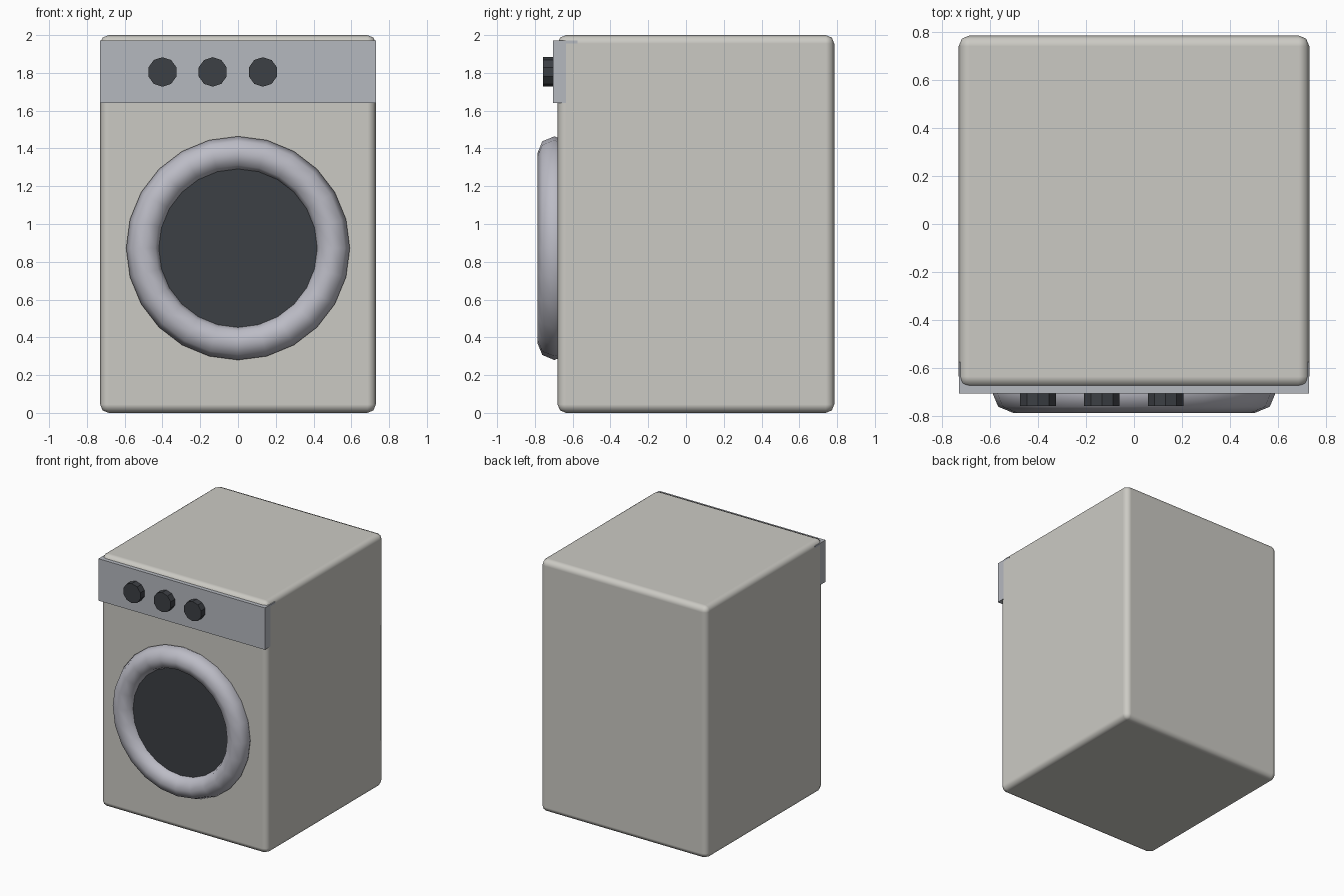
import bpy
import math

if "Cube" in bpy.data.objects:
    bpy.data.objects.remove(bpy.data.objects["Cube"])


def material(name, rgb):
    mat = bpy.data.materials.new(name)
    mat.diffuse_color = (*rgb, 1)
    mat.use_nodes = True
    mat.node_tree.nodes["Principled BSDF"].inputs["Base Color"].default_value = mat.diffuse_color
    return mat


cream = material("cream_enamel", (0.60, 0.59, 0.55))
silver = material("panel_silver", (0.46, 0.48, 0.52))
chrome = material("ring_metal", (0.50, 0.50, 0.56))
dark = material("dark_plastic", (0.045, 0.05, 0.058))


def finish(name, mat):
    obj = bpy.context.object
    obj.name = name
    obj.data.materials.append(mat)
    return obj


def box(name, lo, hi, mat):
    centre = [(a + b) / 2 for a, b in zip(lo, hi)]
    bpy.ops.mesh.primitive_cube_add(size=1, location=centre)
    obj = bpy.context.object
    obj.scale = [b - a for a, b in zip(lo, hi)]
    bpy.ops.object.transform_apply(location=False, rotation=False, scale=True)
    return finish(name, mat)


def disc(name, x, z, radius, front, back, sides, mat):
    # Cylinder whose axis runs front to back
    bpy.ops.mesh.primitive_cylinder_add(
        vertices=sides, radius=radius, depth=back - front,
        location=(x, (front + back) / 2, z), rotation=(math.pi / 2, 0, 0))
    return finish(name, mat)


# Cabinet with rounded edges
cabinet = box("cabinet", (-0.73, -0.68, 0), (0.73, 0.785, 2.0), cream)
bevel = cabinet.modifiers.new("rounded_edges", "BEVEL")
bevel.width = 0.045
bevel.segments = 2
bevel.harden_normals = True
bpy.ops.object.shade_smooth()

# Control panel across the top of the front
box("control_panel", (-0.7295, -0.705, 1.64), (0.7295, -0.575, 1.972), silver)

# Three dials
for i in range(3):
    disc(f"dial_{i + 1}", -0.40 + 0.266 * i, 1.805, 0.078, -0.757, -0.69, 10, dark)

# Door: ring and dark window
DOOR_Z = 0.872
bpy.ops.mesh.primitive_torus_add(
    major_radius=0.502, minor_radius=0.09, major_segments=24, minor_segments=8,
    location=(0, -0.697, DOOR_Z), rotation=(math.pi / 2, 0, 0))
finish("door_ring", chrome)
bpy.ops.object.shade_smooth()
disc("door_window", 0, DOOR_Z, 0.45, -0.715, -0.65, 24, dark)
